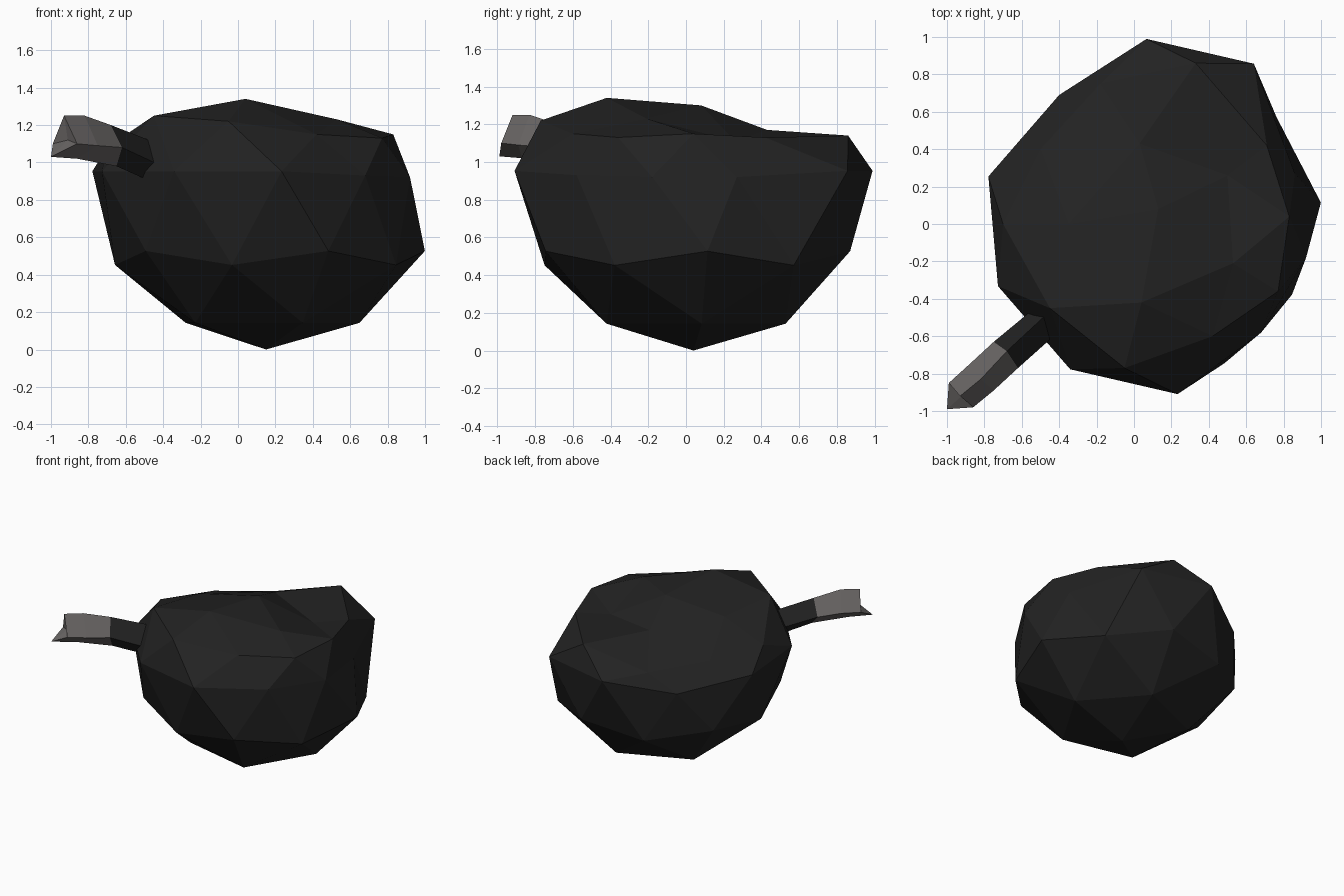
import bpy, bmesh, math
from mathutils import Vector, Matrix

if "Cube" in bpy.data.objects:
    bpy.data.objects.remove(bpy.data.objects["Cube"])


def material(name, rgb):
    m = bpy.data.materials.new(name)
    m.diffuse_color = (*rgb, 1)
    m.use_nodes = True
    m.node_tree.nodes["Principled BSDF"].inputs["Base Color"].default_value = m.diffuse_color
    return m


black = material("matte black", (0.016, 0.016, 0.016))
grey = material("warm grey", (0.14, 0.13, 0.127))


def finish(bm, name, mats):
    bmesh.ops.recalc_face_normals(bm, faces=bm.faces[:])
    me = bpy.data.meshes.new(name)
    bm.to_mesh(me)
    bm.free()
    for m in mats:
        me.materials.append(m)
    ob = bpy.data.objects.new(name, me)
    bpy.context.collection.objects.link(ob)
    return ob


# Body: a low-poly ball whose upper half is pressed flat and dented
R = 0.953
CENTRE = Vector((0.15, 0.04, R))
bm = bmesh.new()
bmesh.ops.create_icosphere(bm, subdivisions=2, radius=1.0,
                           matrix=Matrix.Rotation(math.radians(-31), 4, 'Z'))

# Dents: unit height of the ring -> {angle: new position}
dents = {
    0.0: {23: (0.86, 0.27, 0.92), 131: (-0.40, 0.69, 0.86),
          311: (0.68, -0.58, 0.93), 347: (0.92, -0.18, 0.92)},
    0.447: {41: (0.71, 0.42, 1.13), 113: (-0.18, 0.75, 1.0),
            185: (-0.70, 0.0, 1.08), 257: (-0.05, -0.77, 1.22),
            329: (0.77, -0.36, 1.13)},
    0.526: {5: (0.83, 0.04, 1.15), 77: (0.33, 0.86, 1.14),
            149: (-0.50, 0.40, 1.05), 221: (-0.45, -0.45, 1.25),
            293: (0.42, -0.60, 1.15)},
    0.851: {41: (0.50, 0.26, 1.11), 113: (0.03, 0.43, 1.17),
            185: (-0.35, 0.0, 1.22), 257: (0.04, -0.42, 1.34),
            329: (0.53, -0.21, 1.23)},
    1.0: {0: (0.13, 0.08, 1.30)},
}
moves = []
for h, ring in dents.items():
    r = math.sqrt(1 - h * h)
    for deg, target in ring.items():
        a = math.radians(deg)
        p = Vector((r * math.cos(a), r * math.sin(a), h))
        v = min(bm.verts, key=lambda v: (v.co - p).length)
        moves.append((v, Vector(target)))
for v in bm.verts:
    v.co = v.co * R + CENTRE
for v, target in moves:
    v.co = target
finish(bm, "body", [black])

# Fuse: diamond-section rod, each ring is top, right, bottom, left
rings = [
    [(-0.40, -0.42, 1.09), (-0.34, -0.52, 0.95), (-0.38, -0.46, 0.86), (-0.46, -0.39, 0.97)],
    [(-0.68, -0.68, 1.20), (-0.62, -0.77, 1.08), (-0.65, -0.70, 0.98), (-0.75, -0.63, 1.08)],
    [(-0.82, -0.83, 1.25), (-0.75, -0.89, 1.09), (-0.86, -0.87, 1.02), (-0.88, -0.75, 1.10)],
    [(-0.93, -0.92, 1.25), (-0.86, -0.98, 1.10), (-1.0, -0.99, 1.03), (-0.99, -0.85, 1.10)],
]
bm = bmesh.new()
loops = [[bm.verts.new(p) for p in ring] for ring in rings]
for i, (a, b) in enumerate(zip(loops, loops[1:])):
    for k in range(4):
        n = (k + 1) % 4
        f = bm.faces.new((a[k], a[n], b[n], b[k]))
        f.material_index = 0 if i == 0 else 1
bm.faces.new(loops[0])
# Hollowed outer end
tip = bm.verts.new((-0.91, -0.91, 1.12))
for k in range(4):
    bm.faces.new((loops[-1][k], loops[-1][(k + 1) % 4], tip)).material_index = 1
finish(bm, "fuse", [black, grey])
